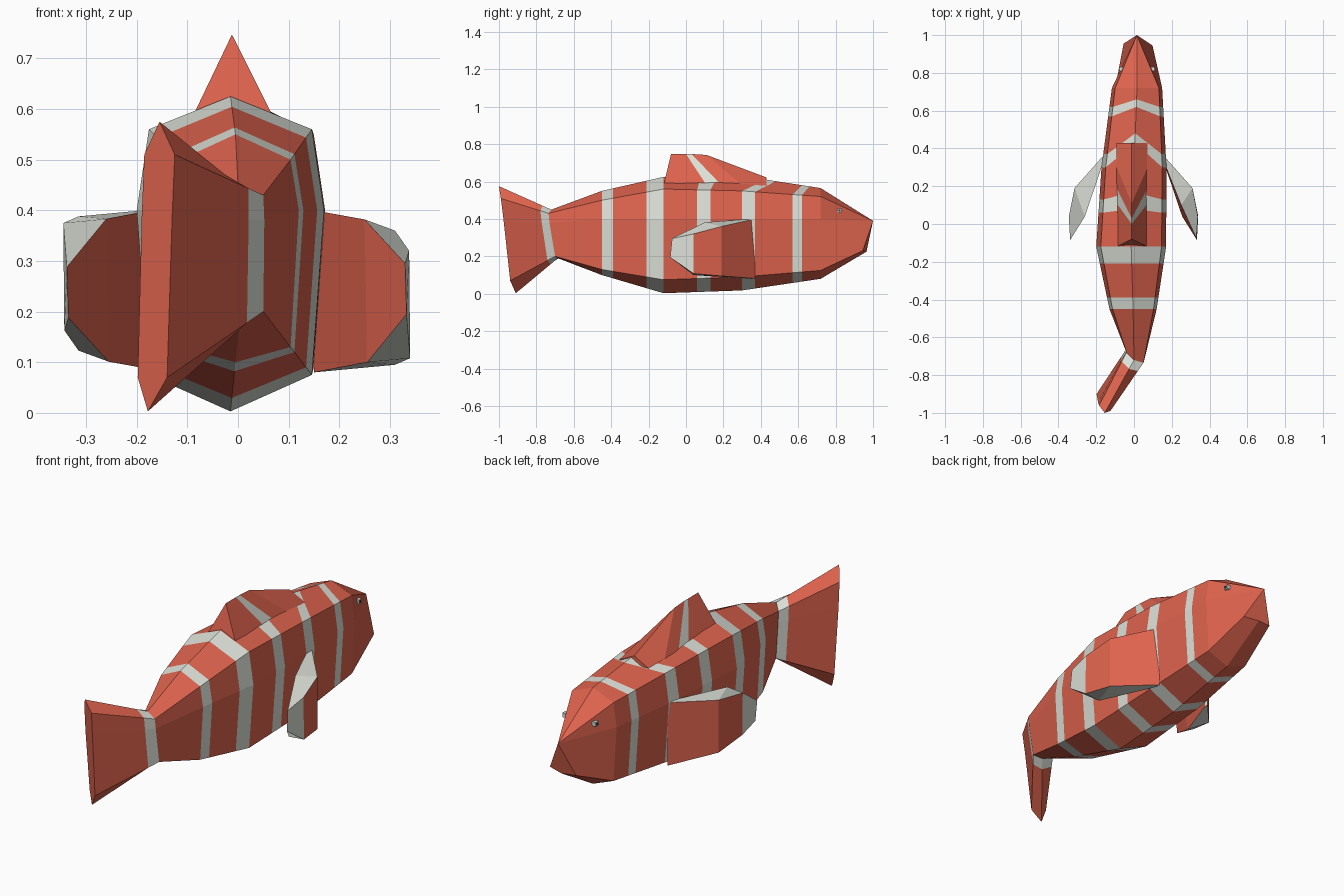
import bpy

if "Cube" in bpy.data.objects:
    bpy.data.objects.remove(bpy.data.objects["Cube"])


def material(name, rgb):
    m = bpy.data.materials.new(name)
    m.diffuse_color = (*rgb, 1)
    m.use_nodes = True
    m.node_tree.nodes["Principled BSDF"].inputs["Base Color"].default_value = m.diffuse_color
    return m


RED = material("coral red", (0.73, 0.125, 0.075))
WHITE = material("pale grey", (0.72, 0.75, 0.68))
DARK = material("dark pupil", (0.02, 0.02, 0.02))


def make_object(name, verts, faces, white=(), mats=(RED, WHITE)):
    mesh = bpy.data.meshes.new(name)
    mesh.from_pydata(verts, [], faces)
    for m in mats:
        mesh.materials.append(m)
    for p in mesh.polygons:
        p.material_index = 1 if p.index in white else 0
    # weld collapsed points, then make normals consistent
    import bmesh
    bm = bmesh.new()
    bm.from_mesh(mesh)
    bmesh.ops.remove_doubles(bm, verts=bm.verts, dist=0.0005)
    bmesh.ops.recalc_face_normals(bm, faces=bm.faces)
    bm.to_mesh(mesh)
    bm.free()
    ob = bpy.data.objects.new(name, mesh)
    bpy.context.collection.objects.link(ob)
    return ob


def loft(name, rings, white_segments, cap_start, cap_end):
    """Skin closed rings; whole segments listed in white_segments are striped."""
    n = len(rings[0])
    verts = [v for r in rings for v in r]
    faces, white = [], set()
    for s in range(len(rings) - 1):
        for i in range(n):
            j = (i + 1) % n
            if s in white_segments:
                white.add(len(faces))
            faces.append((s * n + i, s * n + j, (s + 1) * n + j, (s + 1) * n + i))
    if cap_start:
        faces.append(tuple(range(n)))
    if cap_end:
        faces.append(tuple(range(len(verts) - n, len(verts))))
    return make_object(name, verts, faces, white)


# body sections: y, centre x, half width, top, shoulder, lower, bottom
SECTIONS = [
    (-0.45, -0.005, 0.125, 0.55, 0.50, 0.13, 0.10),
    (-0.12, -0.015, 0.185, 0.625, 0.56, 0.075, 0.003),
    (0.30, 0.000, 0.172, 0.63, 0.55, 0.09, 0.018),
    (0.72, 0.016, 0.133, 0.565, 0.52, 0.125, 0.08),
]


def section(y):
    for a, b in zip(SECTIONS, SECTIONS[1:]):
        if y <= b[0]:
            t = (y - a[0]) / (b[0] - a[0])
            return [p + (q - p) * t for p, q in zip(a, b)]
    return SECTIONS[-1]


def body_ring(y, shift):
    _, c, w, _, sh, lo, bot = section(y)
    top = section(y + shift)
    k = w * 0.87
    return [(top[1], y + shift, top[3]), (c + k, y, sh), (c + w, y, 0.4), (c + k, y, lo),
            (c, y, bot), (c - k, y, lo), (c - w, y, 0.4), (c - k, y, sh)]


# tail root, bent to the left
root = [(0.0, -0.72, 0.45), (0.05, -0.735, 0.43), (0.052, -0.73, 0.38), (0.05, -0.70, 0.20),
        (0.005, -0.685, 0.19), (-0.04, -0.66, 0.20), (-0.042, -0.675, 0.38), (-0.04, -0.68, 0.43)]
tip = (0.015, 1.0, 0.39)
nose = [tip, tip, tip, (0.098, 0.945, 0.23), (0.02, 0.965, 0.225), (-0.055, 0.955, 0.23), tip, tip]

# body, with ring pairs at the stripe edges; stripes sweep forward over the back
STATIONS = [(-0.45, 0), (-0.39, 0), (-0.21, 0), (-0.12, 0), (0.06, 0.02), (0.13, 0.04),
            (0.30, 0.13), (0.37, 0.11), (0.57, 0.05), (0.62, 0.04), (0.72, 0)]
rings = [root] + [body_ring(y, s) for y, s in STATIONS] + [nose]
loft("body", rings, {1, 3, 5, 7, 9}, False, True)

# tail fin
end = [(-0.155, -1.0, 0.575), (-0.125, -0.99, 0.51), (-0.13, -0.975, 0.39), (-0.14, -0.94, 0.07),
       (-0.178, -0.91, 0.003), (-0.198, -0.90, 0.07), (-0.19, -0.945, 0.39), (-0.185, -0.96, 0.51)]
stripe_end = [tuple(p + (q - p) * 0.17 for p, q in zip(a, b)) for a, b in zip(root, end)]
loft("tail_fin", [root, stripe_end, end], {0}, False, True)

# dorsal fin: base y, ridge y, ridge z
dorsal = []
for yb, yr, zr in [(-0.12, -0.08, 0.747), (0.11, 0.0, 0.747), (0.19, 0.03, 0.747),
                   (0.30, 0.11, 0.742), (0.43, 0.43, 0.622)]:
    dorsal.append([(-0.092, yb, 0.58), (-0.012, yr, zr), (0.072, yb, 0.58)])
loft("dorsal_fin", dorsal, {1}, True, True)

# side fins: outer face and inner face joined by a pale rim
outer = [(0.15, 0.37, 0.40), (0.31, 0.19, 0.36), (0.338, 0.04, 0.32),
         (0.34, 0.04, 0.108), (0.31, 0.19, 0.095), (0.15, 0.37, 0.082)]
inner = [(0.15, 0.35, 0.40), (0.25, 0.10, 0.382), (0.33, -0.075, 0.295),
         (0.333, -0.085, 0.195), (0.255, 0.04, 0.10), (0.15, 0.35, 0.08)]
fin_faces = [(0, 1, 4, 5), (1, 2, 3, 4), (6, 7, 10, 11), (7, 8, 9, 10)]
rim = [(i, (i + 1) % 6, (i + 1) % 6 + 6, i + 6) for i in range(6)]
right = outer + inner
left = [(-x - 0.005, y, 0.483 - z) for x, y, z in right]   # turned over on the left
for name, verts in (("right_side_fin", right), ("left_side_fin", left)):
    make_object(name, verts, fin_faces + rim, set(range(4, 10)))


# eyes
def box(name, centre, size, mat):
    v = [tuple(c + s * d / 2 for c, s, d in zip(centre, size, (i, j, k)))
         for i in (-1, 1) for j in (-1, 1) for k in (-1, 1)]
    f = [(0, 1, 3, 2), (4, 5, 7, 6), (0, 1, 5, 4), (2, 3, 7, 6), (0, 2, 6, 4), (1, 3, 7, 5)]
    make_object(name, v, f, mats=(mat,))


for side, label in ((1, "right"), (-1, "left")):
    box(label + "_eye", (0.015 + side * 0.082, 0.82, 0.445), (0.022, 0.022, 0.022), WHITE)
    box(label + "_pupil", (0.015 + side * 0.093, 0.82, 0.445), (0.004, 0.010, 0.010), DARK)
